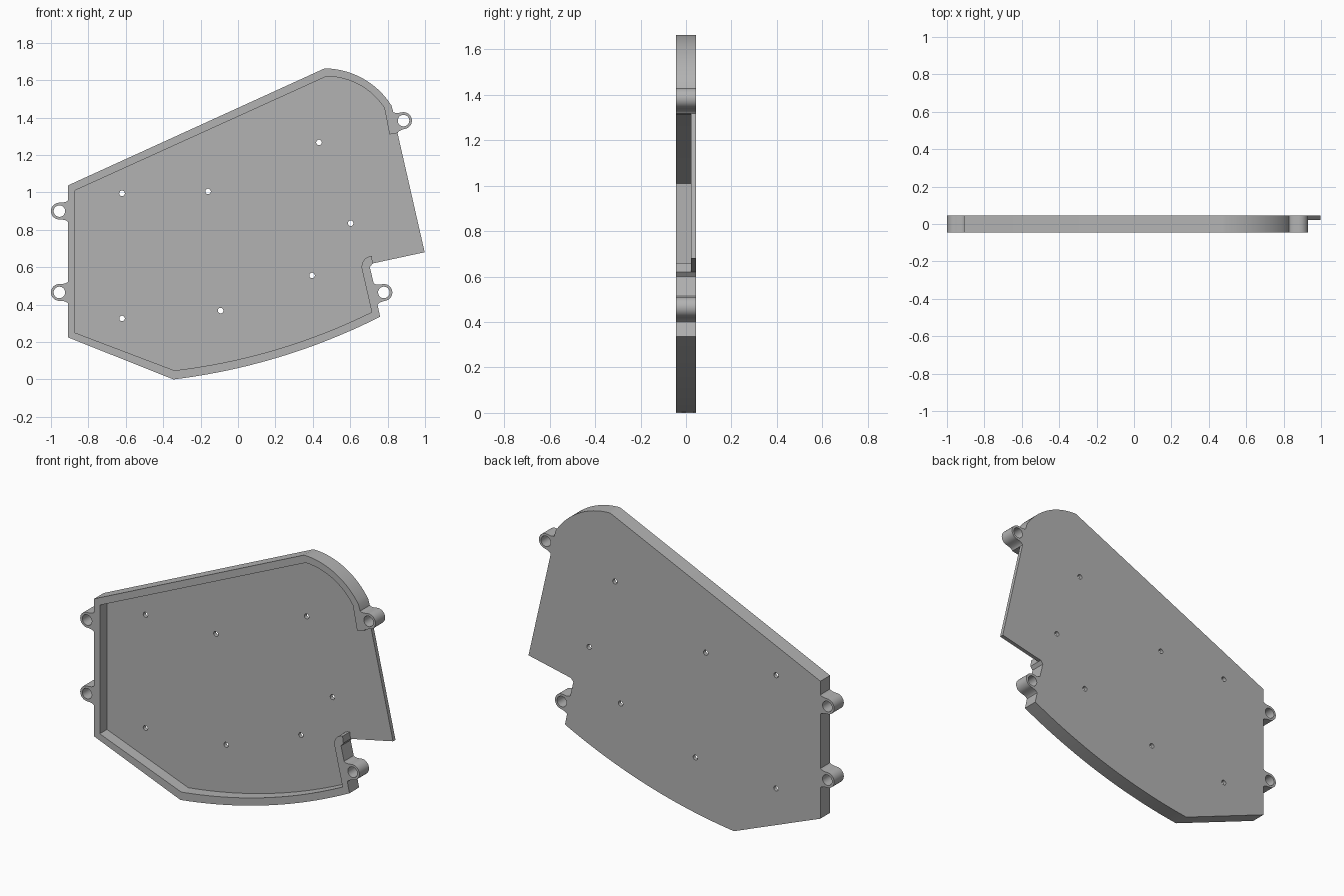
import bpy
import bmesh
from math import sin, cos, radians
from mathutils import Vector

old = bpy.data.objects.get("Cube")
if old:
    bpy.data.objects.remove(old, do_unlink=True)

grey = bpy.data.materials.new("plain grey")
grey.use_nodes = True
colour = (0.45, 0.45, 0.45, 1)
grey.diffuse_color = colour
grey.node_tree.nodes["Principled BSDF"].inputs["Base Color"].default_value = colour

FRONT, FLOOR, BACK = -0.045, 0.022, 0.045


def circle(c, r, n=24):
    return [(c[0] + r * cos(radians(360 * i / n)), c[1] + r * sin(radians(360 * i / n)))
            for i in range(n)]


def bow(a, b, sag, n=20):
    """Shallow arc from a to b, bulging to the left of the direction of travel."""
    a, b = Vector(a), Vector(b)
    half = (b - a) / 2
    mid, k = (a + b) / 2, half.length
    side = Vector((-half.y, half.x)) / k
    radius = (k * k + sag * sag) / (2 * sag)
    pts = []
    for i in range(n + 1):
        t = -k + 2 * k * i / n
        h = (radius ** 2 - t * t) ** 0.5 - (radius - sag)
        pts.append(tuple(mid + half / k * t + side * h))
    return pts


def fillet(a, ctrl, b, n=6):
    a, ctrl, b = Vector(a), Vector(ctrl), Vector(b)
    return [tuple(a * (1 - t) ** 2 + ctrl * 2 * t * (1 - t) + b * t * t)
            for t in (i / n for i in range(n + 1))]


def lug(start, c, end, facing, r=0.045, n=20):
    """Rounded ear around a screw hole, flared where it meets the wall."""
    arc = [(c[0] + r * cos(radians(facing + 90 - 180 * i / n)),
            c[1] + r * sin(radians(facing + 90 - 180 * i / n))) for i in range(n + 1)]
    d = Vector((cos(radians(facing)), sin(radians(facing)))) * 0.035
    return (fillet(start, Vector(arc[0]) - d, arc[0])[:-1] + arc
            + fillet(arc[-1], Vector(arc[-1]) - d, end)[1:])


def slab(name, outline, holes, y0, y1):
    """Extrude an outline with holes from y0 to y1."""
    bm = bmesh.new()
    edges = []
    for loop in [outline] + holes:
        vs = [bm.verts.new((x, y0, z)) for x, z in loop]
        edges += [bm.edges.new((vs[i - 1], vs[i])) for i in range(len(vs))]
    bmesh.ops.triangle_fill(bm, edges=edges, use_beauty=True, use_dissolve=False)
    ext = bmesh.ops.extrude_face_region(bm, geom=bm.faces[:], use_keep_orig=True)
    moved = [g for g in ext["geom"] if isinstance(g, bmesh.types.BMVert)]
    bmesh.ops.translate(bm, verts=moved, vec=(0, y1 - y0, 0))
    bmesh.ops.recalc_face_normals(bm, faces=bm.faces[:])
    me = bpy.data.meshes.new(name)
    bm.to_mesh(me)
    bm.free()
    me.materials.append(grey)
    ob = bpy.data.objects.new(name, me)
    bpy.context.collection.objects.link(ob)
    return ob


# Lug centres
low_right, high_right = (0.78, 0.465), (0.885, 1.384)
low_left, high_left = (-0.955, 0.465), (-0.955, 0.9)

# Outer wall path, clockwise from the notch to the upper right end
outer = [(0.72, 0.62), (0.705, 0.60)]
outer += lug((0.725, 0.515), low_right, (0.746, 0.40), 12)
outer += bow((0.76, 0.335), (-0.345, 0.0), 0.05)
outer += [(-0.91, 0.225)]
for c in (low_left, high_left):
    outer += lug((-0.91, c[1] - 0.057), c, (-0.91, c[1] + 0.057), 180)
outer += [(-0.91, 1.037)]
outer += bow((0.463, 1.663), (0.82, 1.465), 0.052)
outer += lug((0.83, 1.43), high_right, (0.853, 1.317), 12)

# Inner wall path, back to the notch
inner = [(0.81, 1.31)]
inner += bow((0.473, 1.62), (0.783, 1.45), 0.045)[::-1]
inner += [(-0.872, 1.01), (-0.872, 0.25)]
inner += bow((0.715, 0.36), (-0.34, 0.048), 0.047)[::-1]
inner += fillet((0.66, 0.60), (0.665, 0.655), (0.715, 0.66))

lug_holes = [circle(c, 0.031) for c in (low_right, high_right, low_left, high_left)]
screw_holes = [circle(c, 0.015, 16) for c in (
    (-0.62, 0.995), (-0.16, 1.005), (0.433, 1.267), (0.602, 0.835),
    (0.396, 0.556), (-0.093, 0.368), (-0.62, 0.326))]

# Back plate with its projecting corner, and the raised rim in front of it
parts = [
    slab("back_plate", outer + [(0.998, 0.68)], lug_holes + screw_holes, FLOOR, BACK),
    slab("rim_wall", outer + inner, lug_holes, FRONT, FLOOR),
]

bpy.ops.object.select_all(action="DESELECT")
for ob in parts:
    ob.select_set(True)
bpy.context.view_layer.objects.active = parts[0]
bpy.ops.object.shade_smooth_by_angle(angle=radians(30))
